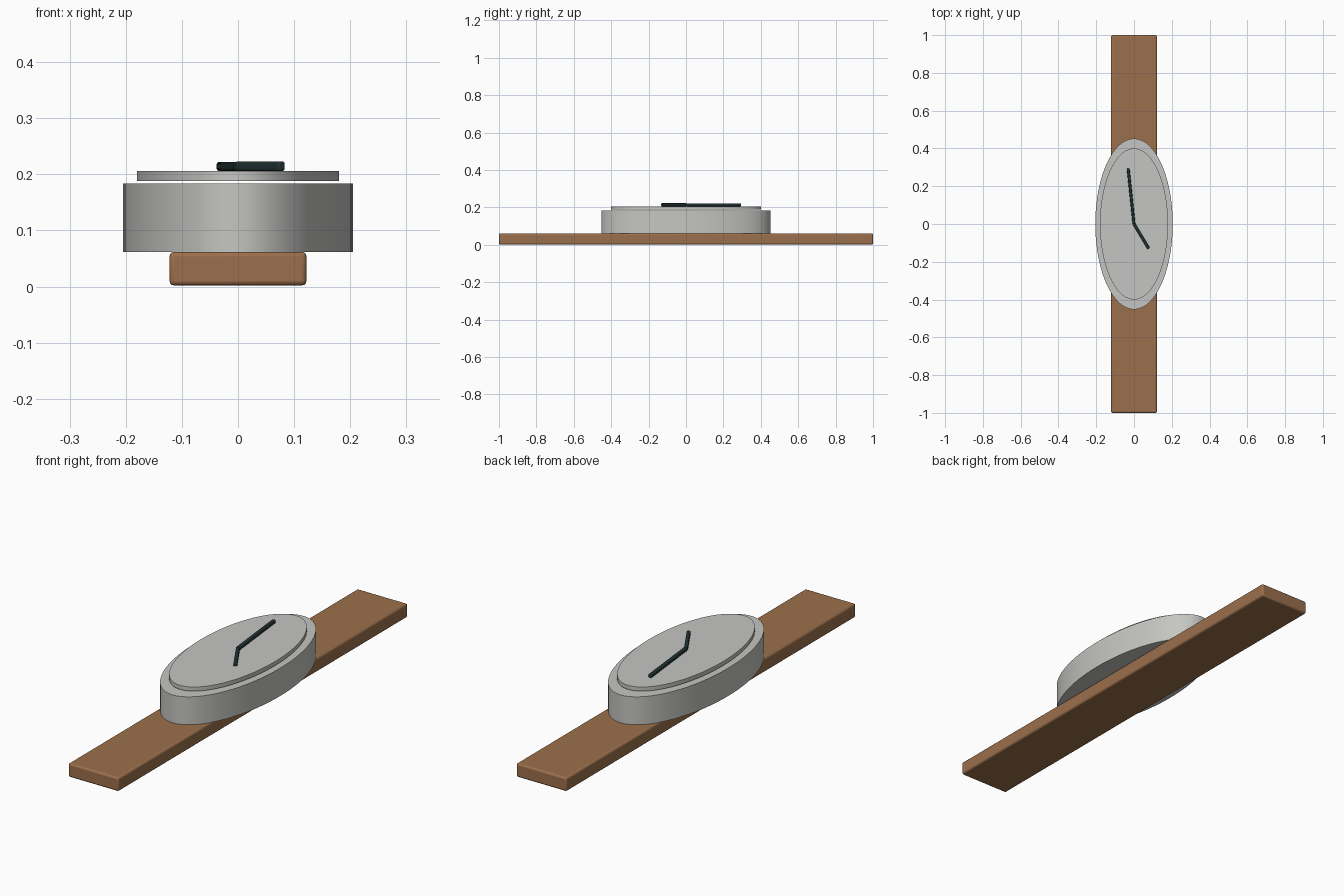
import bpy, math

if "Cube" in bpy.data.objects:
    bpy.data.objects.remove(bpy.data.objects["Cube"])


def material(name, rgb):
    m = bpy.data.materials.new(name)
    m.diffuse_color = (*rgb, 1)
    m.use_nodes = True
    m.node_tree.nodes["Principled BSDF"].inputs["Base Color"].default_value = m.diffuse_color
    return m


BROWN = material("brown leather", (0.33, 0.16, 0.072))
SILVER = material("silver metal", (0.56, 0.56, 0.54))
DARK = material("dark hand paint", (0.015, 0.032, 0.034))


def finish(name, mat):
    ob = bpy.context.object
    ob.name = name
    bpy.ops.object.transform_apply(location=False, rotation=True, scale=True)
    ob.data.materials.append(mat)
    return ob


def block(name, mat, centre, size, bevel, angle=0):
    bpy.ops.mesh.primitive_cube_add(size=1, location=centre, rotation=(0, 0, angle))
    bpy.context.object.scale = size
    ob = finish(name, mat)
    mod = ob.modifiers.new("soft edges", 'BEVEL')
    mod.width, mod.segments = bevel, 3
    bpy.ops.object.shade_smooth_by_angle(angle=math.radians(35))


def oval(name, mat, rx, ry, z0, z1):
    bpy.ops.mesh.primitive_cylinder_add(vertices=96, radius=1, depth=1,
                                        location=(0, 0, (z0 + z1) / 2))
    bpy.context.object.scale = (rx, ry, z1 - z0)
    finish(name, mat)
    bpy.ops.object.shade_smooth_by_angle(angle=math.radians(35))


def hand(name, tip, z0, z1, width=0.015):
    # bar from the dial centre to the tip
    x, y = tip
    block(name, DARK, (x / 2, y / 2, (z0 + z1) / 2),
          (width, math.hypot(x, y), z1 - z0), 0.004, math.atan2(-x, y))


# strap
block("strap", BROWN, (0, 0, 0.032), (0.244, 2.0, 0.06), 0.008)

# oval case and the raised dial just above it
oval("case", SILVER, 0.205, 0.452, 0.062, 0.184)
oval("dial", SILVER, 0.18, 0.4, 0.188, 0.206)

# hands
hand("minute_hand", (-0.031, 0.294), 0.206, 0.222)
hand("hour_hand", (0.078, -0.13), 0.206, 0.223)
